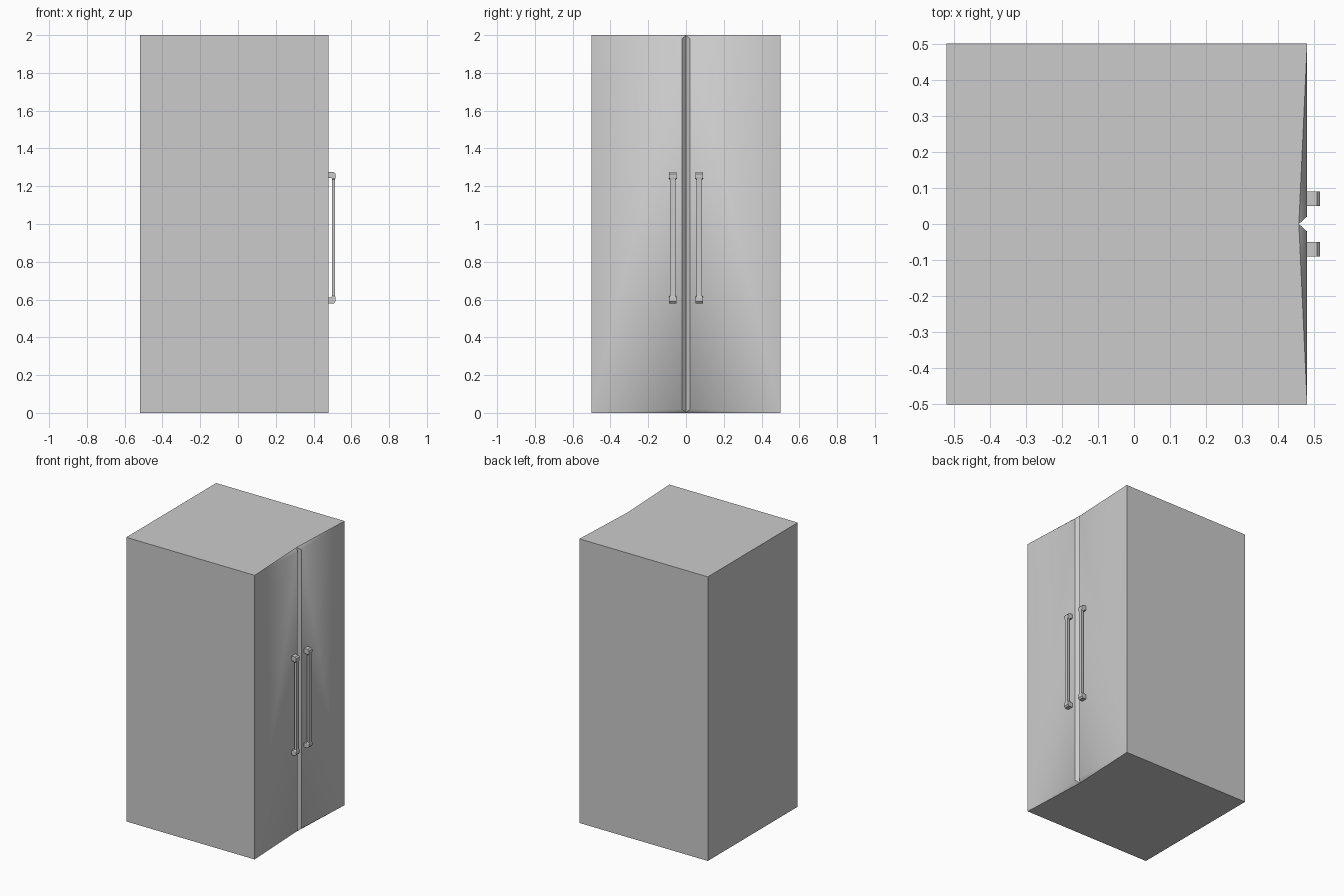
import bpy, bmesh

if "Cube" in bpy.data.objects:
    bpy.data.objects.remove(bpy.data.objects["Cube"])

H = 2.0
BACK, FRONT, GROOVE = -0.52, 0.48, 0.457


def finish(bm, name):
    bmesh.ops.recalc_face_normals(bm, faces=bm.faces[:])
    mesh = bpy.data.meshes.new(name)
    bm.to_mesh(mesh)
    bm.free()
    obj = bpy.data.objects.new(name, mesh)
    bpy.context.collection.objects.link(obj)
    return obj


# Cabinet with two door faces and a vertical V-groove between them
bm = bmesh.new()
V = lambda x, y, z: bm.verts.new((x, y, z))
back = {(s, z): V(BACK, 0.5 * s, z) for s in (-1, 1) for z in (0, H)}
edge = {(s, z): V(FRONT, 0.5 * s, z) for s in (-1, 1) for z in (0, H)}
inner = {(s, z): V(FRONT, 0.021 * s, 0.02 if z == 0 else H - 0.02)
         for s in (-1, 1) for z in (0, H)}
mid = {z: V(GROOVE, 0, z) for z in (0, H)}
bm.faces.new([back[-1, 0], back[1, 0], back[1, H], back[-1, H]])
soft = []
for z in (0, H):
    bm.faces.new([back[-1, z], edge[-1, z], mid[z], edge[1, z], back[1, z]])
for s in (-1, 1):
    bm.faces.new([back[s, 0], edge[s, 0], edge[s, H], back[s, H]])
    bm.faces.new([edge[s, 0], inner[s, 0], inner[s, H], edge[s, H]])
    bm.faces.new([inner[s, 0], mid[0], mid[H], inner[s, H]])
    for z in (0, H):
        bm.faces.new([edge[s, z], inner[s, z], mid[z]])
        soft.append(bm.edges.get((edge[s, z], inner[s, z])))
# Doors blend softly into their slim end bevels, everything else is crisp
for f in bm.faces:
    f.smooth = True
for e in bm.edges:
    e.smooth = e in soft
finish(bm, "fridge_cabinet")

# Handle: rectangular section lofted along a bracket-shaped path
# Each entry: outer x, outer z, inner x, inner z, half width
upper = [(0.478, 1.275, 0.478, 1.243, 0.020),
         (0.507, 1.275, 0.494, 1.243, 0.020),
         (0.516, 1.265, 0.496, 1.241, 0.020),
         (0.516, 1.245, 0.497, 1.238, 0.019),
         (0.514, 1.236, 0.497, 1.234, 0.014)]
ZC = 0.9275
lower = [(a, 2 * ZC - b, c, 2 * ZC - d, w) for a, b, c, d, w in reversed(upper)]


def handle(name, y):
    bm = bmesh.new()
    rings = []
    for ox, oz, ix, iz, w in upper + lower:
        rings.append([bm.verts.new(p) for p in (
            (ox, y - w, oz), (ox, y + w, oz), (ix, y + w, iz), (ix, y - w, iz))])
    for r, q in zip(rings, rings[1:]):
        for i in range(4):
            j = (i + 1) % 4
            bm.faces.new([r[i], r[j], q[j], q[i]])
    bm.faces.new(rings[0])
    bm.faces.new(rings[-1])
    finish(bm, name)


handle("left_door_handle", -0.07)
handle("right_door_handle", 0.07)
